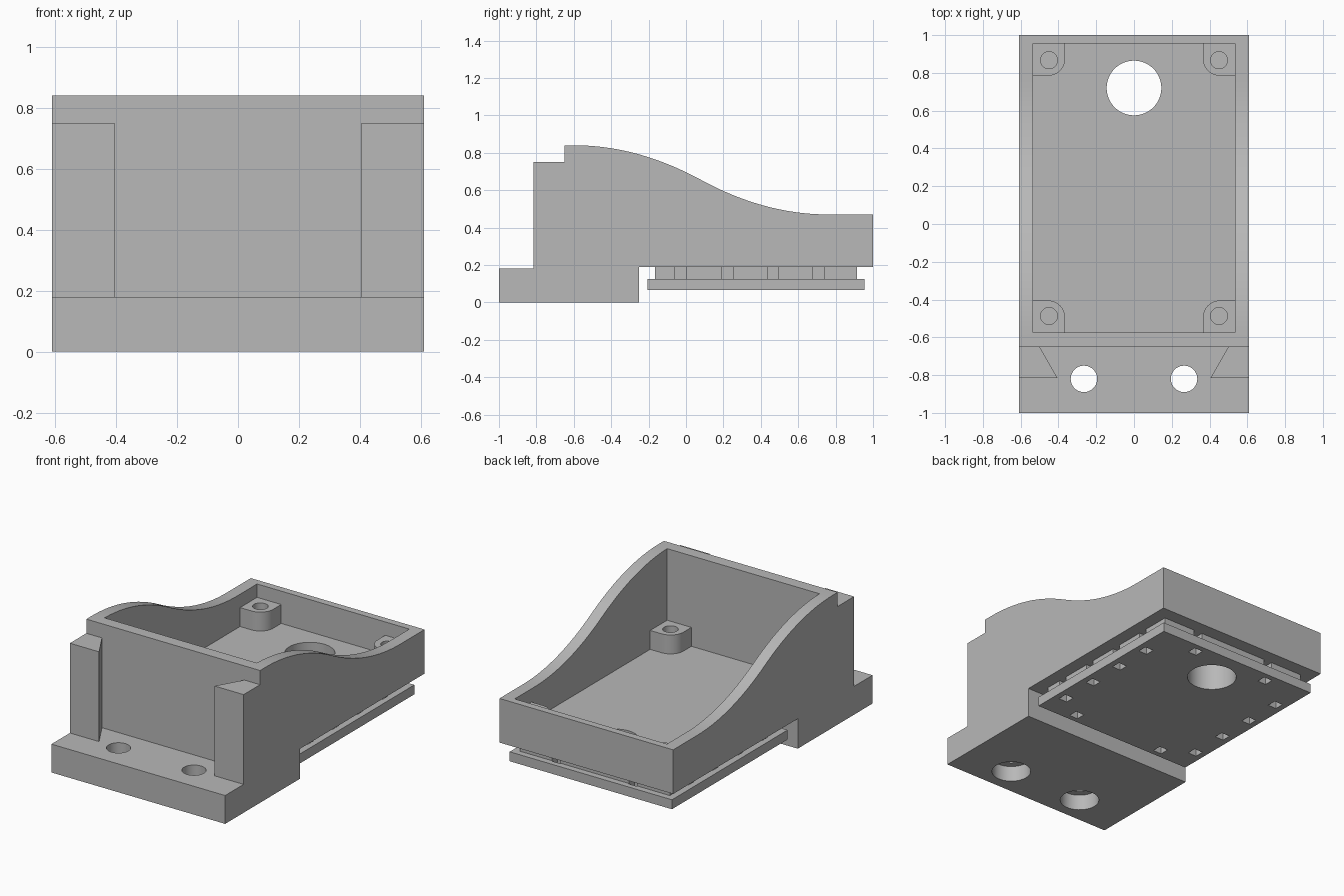
import bpy, bmesh, math
from mathutils import Matrix, Vector

start_cube = bpy.data.objects.get("Cube")
if start_cube:
    bpy.data.objects.remove(start_cube, do_unlink=True)

grey = bpy.data.materials.new("plain grey")
grey.use_nodes = True
colour = (0.48, 0.48, 0.48, 1)
grey.diffuse_color = colour
grey.node_tree.nodes["Principled BSDF"].inputs["Base Color"].default_value = colour


def finish(bm, name):
    bmesh.ops.recalc_face_normals(bm, faces=bm.faces)
    mesh = bpy.data.meshes.new(name)
    bm.to_mesh(mesh)
    bm.free()
    mesh.materials.append(grey)
    obj = bpy.data.objects.new(name, mesh)
    bpy.context.collection.objects.link(obj)
    return obj


def prism(name, points, offset):
    """Extrude a closed outline of 3D points along an offset."""
    bm = bmesh.new()
    face = bm.faces.new([bm.verts.new(p) for p in points])
    out = bmesh.ops.extrude_face_region(bm, geom=[face])
    moved = [v for v in out["geom"] if isinstance(v, bmesh.types.BMVert)]
    bmesh.ops.translate(bm, verts=moved, vec=offset)
    return finish(bm, name)


def box(name, x, y, z):
    outline = [(x[0], y[0], z[0]), (x[1], y[0], z[0]), (x[1], y[1], z[0]), (x[0], y[1], z[0])]
    return prism(name, outline, (0, 0, z[1] - z[0]))


def drill(x, y, radius, low, high):
    bm = bmesh.new()
    bmesh.ops.create_cone(bm, cap_ends=True, segments=48, radius1=radius, radius2=radius,
                          depth=high - low, matrix=Matrix.Translation((x, y, (low + high) / 2)))
    return finish(bm, "cutter")


def activate(obj):
    bpy.ops.object.select_all(action='DESELECT')
    obj.select_set(True)
    bpy.context.view_layer.objects.active = obj


def cut(obj, cutters):
    """Subtract each cutter, then remove it."""
    activate(obj)
    for cutter in cutters:
        mod = obj.modifiers.new("cut", 'BOOLEAN')
        mod.operation = 'DIFFERENCE'
        mod.solver = 'EXACT'
        mod.object = cutter
        bpy.ops.object.modifier_apply(modifier=mod.name)
        bpy.data.objects.remove(cutter, do_unlink=True)


half = 0.61          # half width of the housing
floor = 0.265        # inner floor height
under = 0.19         # underside of the raised rear
inner_x, front_y, back_y = 0.535, -0.575, 0.955

# Housing side outline with an S-curved rim made of two parabolas
outline = [(-1, 0), (-0.25, 0), (-0.25, under), (1, under), (1, 0.47)]
steps = 32
for i in range(steps + 1):
    t = 1 - i / steps
    drop = 2 * t * t if t < 0.5 else 1 - 2 * (1 - t) ** 2
    outline.append((-0.6 + 1.36 * t, 0.84 - 0.37 * drop))
outline += [(-0.65, 0.84), (-0.65, 0.18), (-1, 0.18)]
housing = prism("housing", [(-half, y, z) for y, z in outline], (2 * half, 0, 0))

# Open tray, cable hole, and counterbored mounting holes
cutters = [box("cutter", (-inner_x, inner_x), (front_y, back_y), (floor, 1.2)),
           drill(0, 0.72, 0.145, 0.1, 0.4)]
for side in (-1, 1):
    cutters += [drill(side * 0.265, -0.82, 0.07, -0.1, 0.4),
                drill(side * 0.265, -0.82, 0.115, -0.1, 0.1)]
cut(housing, cutters)

parts = [housing]

# Dovetail rails on the front face
for side, label in ((-1, "right"), (1, "left")):
    plan = [(half, -0.815), (0.405, -0.815), (0.5, -0.65), (half, -0.65)]
    parts.append(prism(label + "_dovetail_rail", [(side * x, y, 0.18) for x, y in plan],
                       (0, 0, 0.57)))

# Corner screw bosses, each with one rounded corner
size, radius = 0.17, 0.09
for side, label in ((-1, "right"), (1, "left")):
    for wall, inward, end in ((front_y, 1, "front"), (back_y, -1, "back")):
        plan = [(0, size), (0, 0), (size, 0)]
        for i in range(13):
            a = math.pi / 2 * i / 12
            plan.append((size - radius + radius * math.cos(a), size - radius + radius * math.sin(a)))
        points = [(side * (inner_x - u), wall + inward * v, floor) for u, v in plan]
        boss = prism(f"{end}_{label}_boss", points, (0, 0, 0.12))
        cut(boss, [drill(side * 0.45, wall + inward * 0.088, 0.045, floor + 0.01, 0.6)])
        parts.append(boss)

# Bottom plate and the spacer above it, notched together around the edge
plate = box("bottom_plate", (-0.57, 0.57), (-0.205, 0.955), (0.065, 0.125))
spacer = box("plate_spacer", (-0.527, 0.527), (-0.167, 0.915), (0.125, under))
notches = []
for side in (-1, 1):
    notches += [(side * 0.502, y) for y in (-0.03, 0.22, 0.465, 0.71)]
    notches += [(side * 0.325, -0.142), (side * 0.27, 0.89)]
for part in (plate, spacer):
    cutters = [drill(0, 0.72, 0.145, 0, 0.4)]
    for x, y in notches:
        cutters.append(box("cutter", (x - 0.03, x + 0.03), (y - 0.03, y + 0.03), (0, 0.3)))
    cut(part, cutters)
    parts.append(part)

# Smooth the curves and keep the edges crisp
for part in parts:
    activate(part)
    bpy.ops.object.shade_smooth_by_angle(angle=math.radians(30))
